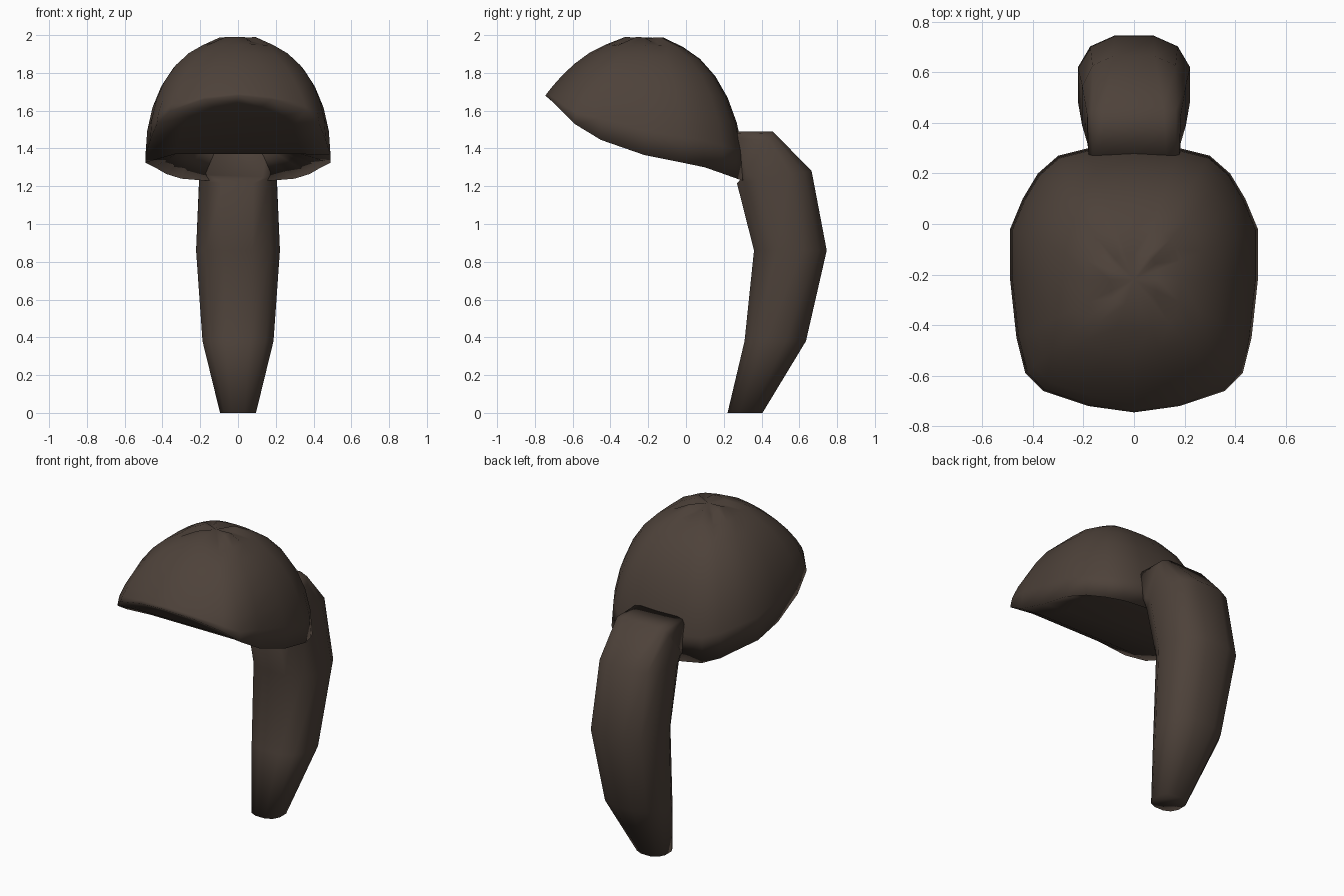
import bpy, bmesh
from math import sin, cos, pi, radians
from mathutils import Vector

cube = bpy.data.objects.get("Cube")
if cube:
    bpy.data.objects.remove(cube)

COLOUR = (0.075, 0.054, 0.042, 1)
brown = bpy.data.materials.new("dark brown hair")
brown.use_nodes = True
brown.diffuse_color = COLOUR
bsdf = brown.node_tree.nodes["Principled BSDF"]
bsdf.inputs["Base Color"].default_value = COLOUR
bsdf.inputs["Roughness"].default_value = 0.8


def add_ring(bm, points):
    return [bm.verts.new(p) for p in points]


def bridge(bm, a, b):
    n = len(a)
    for i in range(n):
        j = (i + 1) % n
        bm.faces.new((a[i], a[j], b[j], b[i]))


def finish(bm, name):
    bmesh.ops.recalc_face_normals(bm, faces=bm.faces)
    for f in bm.faces:
        f.smooth = True
    mesh = bpy.data.meshes.new(name)
    bm.to_mesh(mesh)
    bm.free()
    mesh.materials.append(brown)
    obj = bpy.data.objects.new(name, mesh)
    bpy.context.collection.objects.link(obj)


# Hair cap: half of the rim from front to back, mirrored
half = [(0, -.745, 1.68), (.18, -.72, 1.66), (.36, -.66, 1.6), (.43, -.59, 1.53),
        (.465, -.45, 1.445), (.49, -.22, 1.365), (.49, -.02, 1.325), (.44, .1, 1.3),
        (.38, .2, 1.265), (.3, .27, 1.24), (.18, .3, 1.23), (0, .31, 1.225)]
rim = [Vector(p) for p in half]
rim += [Vector((-p.x, p.y, p.z)) for p in reversed(rim[1:-1])]
n = len(rim)
apex = Vector((0, -.22, 1.985))

# Dome: round at the back and sides, flatter toward the front edge
bm = bmesh.new()
rim_ring = add_ring(bm, rim)
previous = rim_ring
STEPS = 8
for s in range(1, STEPS):
    t = pi / 2 * (1 - s / STEPS)
    points = []
    for i, p in enumerate(rim):
        d = p - apex
        front = min(1, max(0, (-p.y - .45) / .28))
        drop = (1 - cos(t)) ** 1.08 * (1 - front) + sin(t) ** 2.3 * front
        ripple = 0.012 * (-1) ** (i // 2) if s == STEPS - 1 else 0
        points.append(apex + Vector((d.x * sin(t), d.y * sin(t), d.z * drop + ripple)))
    ring = add_ring(bm, points)
    bridge(bm, previous, ring)
    previous = ring
tip = bm.verts.new(apex)
for i in range(n):
    bm.faces.new((previous[i], previous[(i + 1) % n], tip))


# Underside: curls under from the front edge, then runs level to the back
def underside(y):
    return 1.37 + 0.31 * max(0, (-.2 - y) / .54) ** 1.7


lip = add_ring(bm, [Vector((p.x * .68, p.y * .94, underside(p.y * .94))) for p in rim])
bridge(bm, rim_ring, lip)
bm.faces.new((lip[0], lip[1], lip[-1]))
for i in range(1, n // 2 - 1):
    bm.faces.new((lip[i], lip[i + 1], lip[n - i - 1], lip[n - i]))
m = n // 2
bm.faces.new((lip[m - 1], lip[m], lip[m + 1]))
# Crisp crease where the underside meets the nape
for i, v in enumerate(lip):
    if v.co.y > -.1:
        e = bm.edges.get((v, lip[(i + 1) % n]))
        e.smooth = False
finish(bm, "hair_cap")

# Ponytail: sections given as front (y, z), back (y, z), half width, squareness
sections = [((.295, 1.25), (.265, 1.49), .18, .25),
            ((.29, 1.235), (.46, 1.49), .185, .35),
            ((.27, 1.215), (.665, 1.28), .205, .7),
            ((.36, .86), (.745, .86), .222, .8),
            ((.31, .38), (.635, .38), .188, .8),
            ((.22, 0), (.405, 0), .095, .8)]


def power(v, e):
    return abs(v) ** e * (1 if v > 0 else -1)


SIDES = 12
bm = bmesh.new()
rings = []
for front, back, width, e in sections:
    f, b = Vector((0, *front)), Vector((0, *back))
    top = cos(radians(15)) ** e
    points = []
    for k in range(SIDES):
        a = radians(15) + 2 * pi * k / SIDES
        p = (f + b) / 2 + (b - f) / 2 * power(cos(a), e) / top
        p.x = width * power(sin(a), e) / top
        points.append(p)
    rings.append(add_ring(bm, points))
for a, b in zip(rings, rings[1:]):
    bridge(bm, a, b)
# End caps
for ring in (rings[0], rings[-1]):
    bm.faces.new(ring)
finish(bm, "ponytail")
